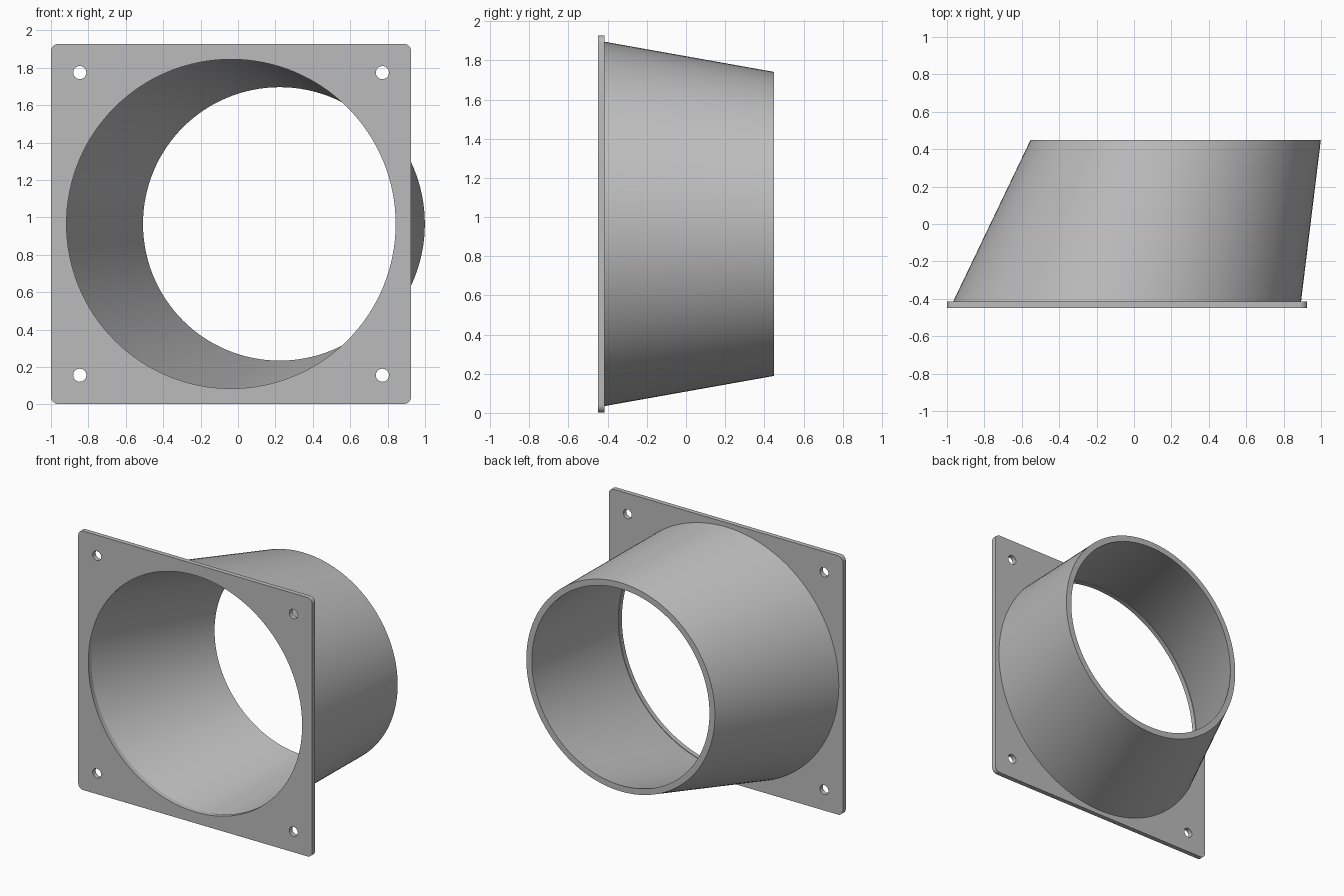
import bpy
import bmesh
from math import cos, sin, pi, tau, radians

cube = bpy.data.objects.get("Cube")
if cube:
    bpy.data.objects.remove(cube, do_unlink=True)

# Shared dimensions
CX, CZ = -0.037, 0.965          # flange centre
HALF = 0.963                    # flange half width
Y_FRONT, Y_JOIN, Y_END = -0.45, -0.415, 0.45
HOLE_R, BOLT_R, BOLT_OFFSET = 0.88, 0.035, 0.809
END_X = 0.223                   # centre of the offset outlet
SEGMENTS = 128

grey = bpy.data.materials.new("grey plastic")
grey.use_nodes = True
colour = (0.5, 0.5, 0.5, 1)
grey.diffuse_color = colour
grey.node_tree.nodes["Principled BSDF"].inputs["Base Color"].default_value = colour


def circle(cx, cz, r, n):
    return [(cx + r * cos(tau * i / n), cz + r * sin(tau * i / n)) for i in range(n)]


def rounded_square(cx, cz, half, r, steps=8):
    pts = []
    for q, (sx, sz) in enumerate([(1, 1), (-1, 1), (-1, -1), (1, -1)]):
        for i in range(steps + 1):
            a = (q + i / steps) * pi / 2
            pts.append((cx + sx * (half - r) + r * cos(a),
                        cz + sz * (half - r) + r * sin(a)))
    return pts


def finish(obj):
    bpy.ops.object.select_all(action="DESELECT")
    obj.select_set(True)
    bpy.context.view_layer.objects.active = obj
    bpy.ops.object.shade_smooth_by_angle(angle=radians(30))


# Mounting flange: filled outline with the duct opening and four bolt holes
outlines = [rounded_square(CX, CZ, HALF, 0.04), circle(CX, CZ, HOLE_R, SEGMENTS)]
for sx in (-1, 1):
    for sz in (-1, 1):
        outlines.append(circle(CX + sx * BOLT_OFFSET, CZ + sz * BOLT_OFFSET, BOLT_R, 32))

curve = bpy.data.curves.new("flange_outline", "CURVE")
curve.dimensions = "2D"
curve.fill_mode = "BOTH"
curve.extrude = (Y_JOIN - Y_FRONT) / 2
for pts in outlines:
    spline = curve.splines.new("POLY")
    spline.points.add(len(pts) - 1)
    for p, (x, z) in zip(spline.points, pts):
        p.co = (x, z, 0, 1)
    spline.use_cyclic_u = True
flange = bpy.data.objects.new("mounting_flange", curve)
bpy.context.collection.objects.link(flange)
flange.location.y = (Y_FRONT + Y_JOIN) / 2
flange.rotation_euler.x = pi / 2
bpy.ops.object.select_all(action="DESELECT")
flange.select_set(True)
bpy.context.view_layer.objects.active = flange
bpy.ops.object.convert(target="MESH")
flange = bpy.context.object
bm = bmesh.new()
bm.from_mesh(flange.data)
bmesh.ops.remove_doubles(bm, verts=bm.verts, dist=0.0001)
bmesh.ops.recalc_face_normals(bm, faces=bm.faces)
bm.to_mesh(flange.data)
bm.free()
flange.data.materials.clear()
flange.data.materials.append(grey)
finish(flange)

# Offset reducer duct: outer and inner slanted cones joined by end rims
sections = [(CX, Y_JOIN, 0.93), (END_X, Y_END, 0.776),
            (END_X, Y_END, 0.731), (CX, Y_JOIN, 0.885)]
bm = bmesh.new()
rings = [[bm.verts.new((x, y, z)) for x, z in circle(cx, CZ, r, SEGMENTS)]
         for cx, y, r in sections]
for k, ring in enumerate(rings):
    following = rings[(k + 1) % len(rings)]
    for i in range(SEGMENTS):
        j = (i + 1) % SEGMENTS
        bm.faces.new((ring[i], ring[j], following[j], following[i]))
bmesh.ops.recalc_face_normals(bm, faces=bm.faces)
mesh = bpy.data.meshes.new("reducer_duct")
bm.to_mesh(mesh)
bm.free()
mesh.materials.append(grey)
duct = bpy.data.objects.new("reducer_duct", mesh)
bpy.context.collection.objects.link(duct)
finish(duct)
